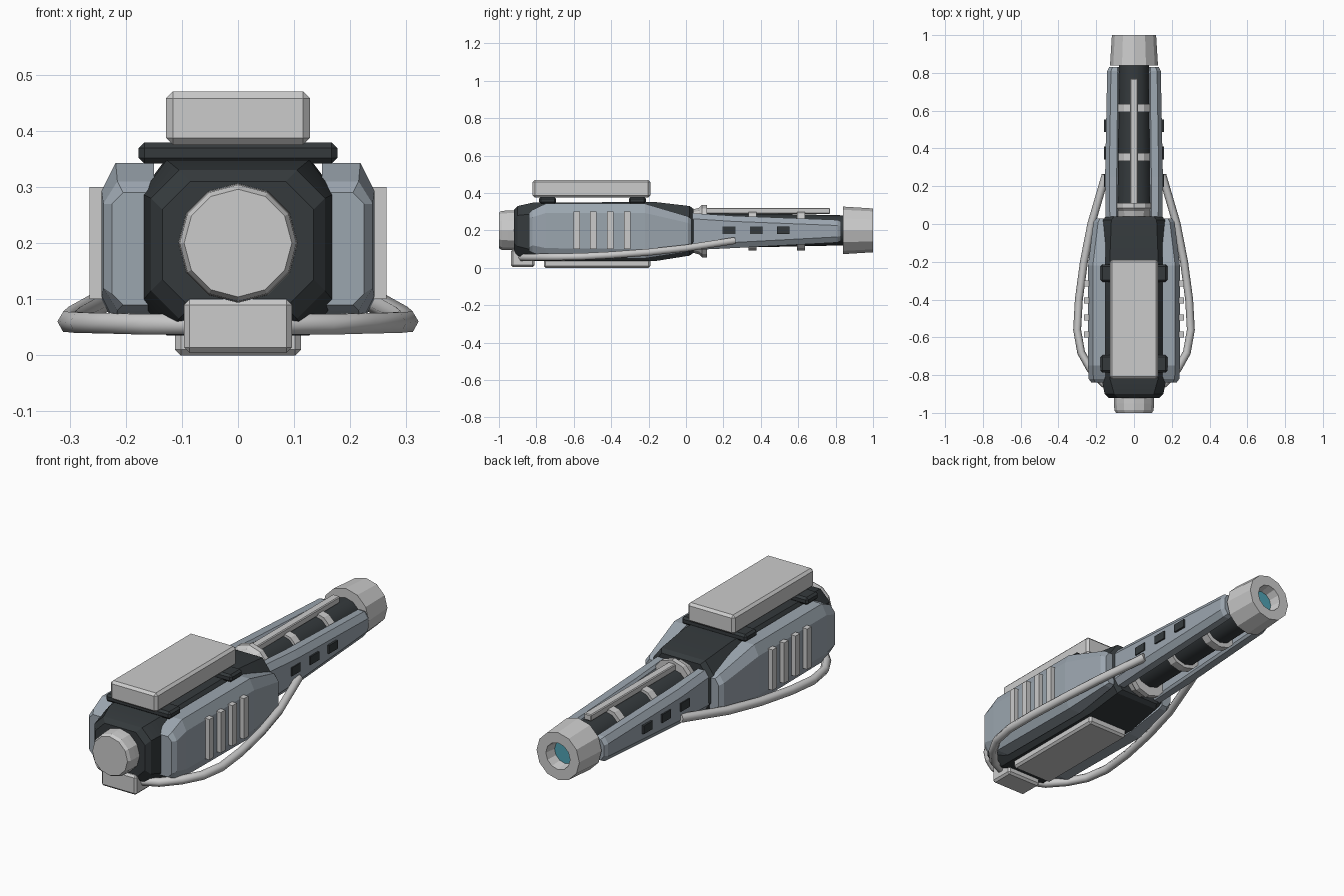
import bpy, bmesh, math

if "Cube" in bpy.data.objects:
    bpy.data.objects.remove(bpy.data.objects["Cube"])


def material(name, rgb):
    m = bpy.data.materials.new(name)
    m.diffuse_color = (*rgb, 1)
    m.use_nodes = True
    m.node_tree.nodes["Principled BSDF"].inputs["Base Color"].default_value = m.diffuse_color
    return m


DARK = material("dark_polymer", (0.035, 0.042, 0.046))
PANEL = material("blue_grey_panel", (0.33, 0.38, 0.43))
LENS = material("teal_lens", (0.08, 0.36, 0.45))


def finish(name, bm, mat=None, bevel=0, mirror=False, smooth=None):
    bmesh.ops.recalc_face_normals(bm, faces=bm.faces)
    me = bpy.data.meshes.new(name)
    bm.to_mesh(me)
    bm.free()
    ob = bpy.data.objects.new(name, me)
    bpy.context.collection.objects.link(ob)
    if mat:
        me.materials.append(mat)
    if bevel:
        b = ob.modifiers.new("bevel", 'BEVEL')
        b.width, b.segments, b.limit_method = bevel, 1, 'ANGLE'
    if mirror:
        ob.modifiers.new("mirror", 'MIRROR').use_bisect_axis[0] = False
    if smooth:
        bpy.context.view_layer.objects.active = ob
        ob.select_set(True)
        bpy.ops.object.shade_smooth_by_angle(angle=math.radians(smooth))
        ob.select_set(False)
    return ob


def skin(bm, rings, closed=False):
    vs = [[bm.verts.new(p) for p in r] for r in rings]
    n = len(vs[0])
    pairs = list(zip(vs, vs[1:])) + ([(vs[-1], vs[0])] if closed else [])
    for a, b in pairs:
        for i in range(n):
            bm.faces.new((a[i], a[(i + 1) % n], b[(i + 1) % n], b[i]))
    if not closed:
        bm.faces.new(vs[0])
        bm.faces.new(vs[-1])


def oct_loft(name, stations, **kw):
    """Stations along y: (y, x0, x1, z0, z1, chamfer x, chamfer z, inner chamfer)."""
    rings = []
    for y, x0, x1, z0, z1, cx, cz, ci in stations:
        jx, jz = cx * ci, cz * ci
        rings.append([(x0 + jx, y, z0), (x1 - cx, y, z0), (x1, y, z0 + cz), (x1, y, z1 - cz),
                      (x1 - cx, y, z1), (x0 + jx, y, z1), (x0, y, z1 - jz), (x0, y, z0 + jz)])
    bm = bmesh.new()
    skin(bm, rings)
    return finish(name, bm, **kw)


def turned(name, profile, zc=0.2, n=12, sx=1, closed=False, **kw):
    """Profile of (y, radius) pairs turned about the y axis."""
    bm = bmesh.new()
    skin(bm, [[(sx * r * math.sin(2 * math.pi * i / n), y, zc + r * math.cos(2 * math.pi * i / n))
               for i in range(n)] for y, r in profile], closed)
    return finish(name, bm, **kw)


def box(name, x, y, z, **kw):
    bm = bmesh.new()
    skin(bm, [[(x[0], q, z[0]), (x[1], q, z[0]), (x[1], q, z[1]), (x[0], q, z[1])] for q in y])
    return finish(name, bm, **kw)


# main housing
oct_loft("body_core", [
    (-0.92, -0.135, 0.135, 0.085, 0.31, 0.05, 0.05, 1),
    (-0.90, -0.155, 0.155, 0.065, 0.33, 0.05, 0.05, 1),
    (-0.82, -0.172, 0.172, 0.035, 0.348, 0.045, 0.06, 1),
    (-0.17, -0.172, 0.172, 0.035, 0.352, 0.045, 0.06, 1),
    (0.02, -0.165, 0.165, 0.065, 0.33, 0.045, 0.06, 1),
    (0.04, -0.15, 0.15, 0.08, 0.315, 0.045, 0.06, 1)], mat=DARK, smooth=25)

# armour panels on the housing, with vent fins
oct_loft("side_panel", [
    (-0.84, 0.15, 0.225, 0.09, 0.29, 0.02, 0.02, 0),
    (-0.82, 0.15, 0.24, 0.08, 0.31, 0.025, 0.04, 0),
    (-0.75, 0.15, 0.243, 0.055, 0.343, 0.025, 0.05, 0),
    (-0.22, 0.15, 0.243, 0.05, 0.343, 0.025, 0.05, 0),
    (0.01, 0.15, 0.215, 0.085, 0.275, 0.025, 0.035, 0),
    (0.03, 0.15, 0.20, 0.095, 0.26, 0.02, 0.03, 0)], mat=PANEL, mirror=True)
for i in range(4):
    y = -0.585 + i * 0.09
    box(f"vent_fin_{i + 1}", (0.235, 0.265), (y - 0.017, y + 0.017), (0.10, 0.30), mirror=True)

# top pack on two cross mounts
box("top_pack", (-0.128, 0.128), (-0.82, -0.19), (0.375, 0.47), bevel=0.012)
for i, y in enumerate((-0.74, -0.26)):
    box(f"pack_mount_{i + 1}", (-0.177, 0.177), (y - 0.046, y + 0.046), (0.342, 0.379), mat=DARK, bevel=0.01)

# underside plate, rear block and rear cap
box("bottom_plate", (-0.112, 0.112), (-0.76, -0.19), (0, 0.045), bevel=0.01)
box("rear_block", (-0.096, 0.096), (-0.935, -0.81), (0.004, 0.10), bevel=0.01)
turned("rear_cap", [(-0.89, 0.107), (-0.95, 0.106), (-0.985, 0.104), (-1, 0.096)])

# barrel, collar, rings and sight rib
turned("barrel", [(0.0, 0.10), (0.15, 0.095), (0.86, 0.08)], mat=DARK, smooth=35)
turned("collar", [(0.035, 0.115), (0.07, 0.125), (0.085, 0.14), (0.112, 0.14)], zc=0.196, sx=0.85)
for i, y in enumerate((0.355, 0.615)):
    turned(f"barrel_ring_{i + 1}", [(y - 0.021, 0.106), (y + 0.021, 0.106)], zc=0.198)
box("sight_rib", (-0.02, 0.02), (0.09, 0.77), (0.288, 0.32), bevel=0.004)

# barrel shrouds with dark slots
oct_loft("barrel_shroud", [
    (0.035, 0.085, 0.15, 0.095, 0.292, 0.022, 0.03, 0.4),
    (0.25, 0.083, 0.153, 0.105, 0.278, 0.022, 0.03, 0.4),
    (0.81, 0.078, 0.142, 0.135, 0.256, 0.02, 0.03, 0.4),
    (0.83, 0.08, 0.132, 0.145, 0.248, 0.018, 0.025, 0.4)], mat=PANEL, mirror=True)
for i in range(3):
    y = 0.23 + i * 0.145
    box(f"shroud_slot_{i + 1}", (0.13, 0.158), (y - 0.034, y + 0.034), (0.18, 0.221), mat=DARK, mirror=True)

# hollow muzzle with lens
turned("muzzle", [(0.84, 0.06), (0.84, 0.127), (1, 0.117), (1, 0.066), (0.94, 0.056)], closed=True)
turned("muzzle_lens", [(0.92, 0.062), (0.945, 0.062)], mat=LENS)

# swept guard rails
path = [(0.07, -0.885, 0.055), (0.16, -0.845, 0.055), (0.23, -0.77, 0.057), (0.28, -0.68, 0.058),
        (0.301, -0.56, 0.06), (0.292, -0.4, 0.068), (0.265, -0.2, 0.083), (0.226, 0.0, 0.105),
        (0.15, 0.26, 0.145)]
for side, s in (("right", 1), ("left", -1)):
    cu = bpy.data.curves.new(f"guard_rail_{side}", 'CURVE')
    cu.dimensions = '3D'
    cu.bevel_depth, cu.bevel_resolution, cu.use_fill_caps = 0.021, 1, True
    sp = cu.splines.new('POLY')
    sp.points.add(len(path) - 1)
    for p, (x, y, z) in zip(sp.points, path):
        p.co = (s * x, y, z, 1)
    bpy.context.collection.objects.link(bpy.data.objects.new(f"guard_rail_{side}", cu))
